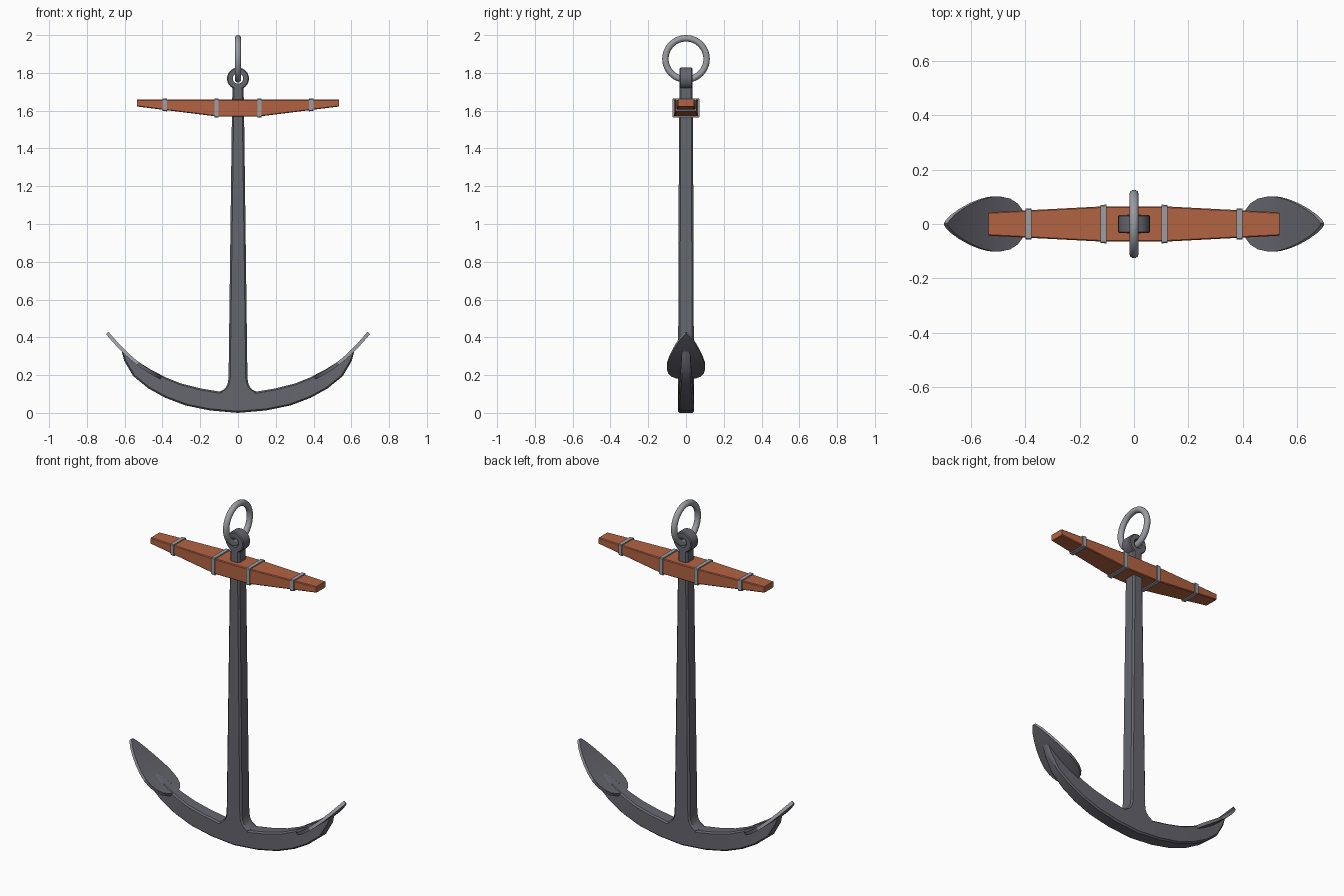
import bpy, bmesh, math
from mathutils import Vector

if "Cube" in bpy.data.objects:
    bpy.data.objects.remove(bpy.data.objects["Cube"])


def material(name, rgb):
    m = bpy.data.materials.new(name)
    m.diffuse_color = (*rgb, 1)
    m.use_nodes = True
    m.node_tree.nodes["Principled BSDF"].inputs["Base Color"].default_value = m.diffuse_color
    return m


IRON = material("dark iron", (0.13, 0.13, 0.155))
STEEL = material("pale steel", (0.33, 0.34, 0.37))
WOOD = material("red brown wood", (0.45, 0.125, 0.055))


def finish(name, bm, *mats, angle=30):
    bmesh.ops.recalc_face_normals(bm, faces=bm.faces)
    me = bpy.data.meshes.new(name)
    bm.to_mesh(me)
    bm.free()
    for m in mats:
        me.materials.append(m)
    ob = bpy.data.objects.new(name, me)
    bpy.context.collection.objects.link(ob)
    bpy.ops.object.select_all(action='DESELECT')
    ob.select_set(True)
    bpy.context.view_layer.objects.active = ob
    bpy.ops.object.shade_smooth_by_angle(angle=math.radians(angle))
    return ob


def bridge(bm, rings, closed=False):
    n = len(rings[0])
    pairs = list(zip(rings, rings[1:])) + ([(rings[-1], rings[0])] if closed else [])
    for a, b in pairs:
        for i in range(n):
            j = (i + 1) % n
            bm.faces.new((a[i], a[j], b[j], b[i]))


def loft(name, sections, chamfer, mat, caps=True):
    """sections: (centre xz, half vector xz, half depth in y); chamfered box section"""
    bm = bmesh.new()
    rings = []
    for (cx, cz), (ux, uz), hy in sections:
        u = Vector((ux, 0, uz))
        a = 1 - min(chamfer / max(u.length, 1e-4), 0.6)
        b = 1 - min(chamfer / hy, 0.6)
        pts = [(1, -b), (1, b), (a, 1), (-a, 1), (-1, b), (-1, -b), (-a, -1), (a, -1)]
        rings.append([bm.verts.new(Vector((cx, 0, cz)) + u * p + Vector((0, hy * q, 0)))
                      for p, q in pts])
    bridge(bm, rings)
    if caps:
        bm.faces.new(rings[0])
        bm.faces.new(rings[-1])
    return finish(name, bm, mat)


# Shank with flared foot
shank = [(0.07, 0.100, 0.042), (0.113, 0.095, 0.042), (0.122, 0.077, 0.042),
         (0.137, 0.063, 0.042), (0.158, 0.054, 0.042), (0.185, 0.050, 0.042),
         (1.60, 0.032, 0.037), (1.732, 0.029, 0.034)]
loft("shank", [((0, z), (hx, 0), hy) for z, hx, hy in shank], 0.009, IRON)

# Curved arms
outer = [(0, 0), (0.15, 0.013), (0.28, 0.04), (0.385, 0.08), (0.475, 0.13),
         (0.555, 0.195), (0.602, 0.275), (0.622, 0.35)]
inner = [(0, 0.108), (0.1, 0.113), (0.2, 0.130), (0.3, 0.155), (0.38, 0.187),
         (0.46, 0.228), (0.54, 0.278), (0.616, 0.345)]
depth = [0.042, 0.042, 0.041, 0.039, 0.035, 0.030, 0.025, 0.020]
half = [(((o[0] + i[0]) / 2, (o[1] + i[1]) / 2), ((i[0] - o[0]) / 2, (i[1] - o[1]) / 2), d)
        for o, i, d in zip(outer, inner, depth)]
left = [((-c[0], c[1]), (-u[0], u[1]), d) for c, u, d in half[:0:-1]]
loft("arms", left + half, 0.009, IRON)

# Flukes: leaf-shaped curved plates with pale worn rims near the points
leaf = [(0.402, 0.030), (0.410, 0.052), (0.428, 0.076), (0.455, 0.093), (0.49, 0.101),
        (0.525, 0.100), (0.56, 0.090), (0.595, 0.075), (0.63, 0.055), (0.66, 0.033),
        (0.678, 0.014), (0.685, 0.003)]
for side, label in ((1, "right"), (-1, "left")):
    bm = bmesh.new()
    rings = []
    for x, w in leaf:
        z = 0.195 + 0.643 * (x - 0.41) + 1.43 * (x - 0.41) * (x - 0.55)
        slope = 0.643 + 1.43 * (2 * x - 0.96)
        n = Vector((slope, 0, -1)).normalized() * 0.018
        top = Vector((x, 0, z + 0.004))
        ring = []
        for base, y in ((top, -w), (top, w), (top + n, w), (top + n, -w)):
            ring.append(bm.verts.new((side * base.x, y, base.z)))
        rings.append(ring)
    bridge(bm, rings)
    bm.faces.new(rings[0])
    bm.faces.new(rings[-1])
    bm.normal_update()
    for f in bm.faces:
        if abs(f.normal.y) > 0.4 and abs(f.calc_center_median().x) > 0.52:
            f.material_index = 1
    finish(label + "_fluke", bm, IRON, STEEL)

# Eye at the head of the shank
bm = bmesh.new()
rings = []
for k in range(32):
    t = 2 * math.pi * k / 32
    prof = [(0.027, -0.034), (0.053, -0.034), (0.058, -0.029),
            (0.058, 0.029), (0.053, 0.034), (0.027, 0.034)]
    rings.append([bm.verts.new((r * math.cos(t), y, 1.77 + r * math.sin(t))) for r, y in prof])
bridge(bm, rings, closed=True)
finish("shank_eye", bm, IRON)

# Mooring ring through the eye
bm = bmesh.new()
rings = []
for k in range(48):
    t = 2 * math.pi * k / 48
    ring = []
    for j in range(14):
        p = 2 * math.pi * j / 14
        r = 0.109 + 0.017 * math.cos(p)
        ring.append(bm.verts.new((0.017 * math.sin(p), r * math.cos(t), 1.874 + r * math.sin(t))))
    rings.append(ring)
bridge(bm, rings, closed=True)
finish("mooring_ring", bm, STEEL, angle=60)


# Wooden stock: flat top, tapering underside and sides
def stock_section(x, grow=0.0):
    t = max(0, (abs(x) - 0.11) / 0.425)
    bottom, y = 1.569 + 0.053 * t, 0.065 - 0.022 * t
    return ((x, (1.658 + bottom) / 2), (0, (1.658 - bottom) / 2 + grow), y + grow)


loft("stock", [stock_section(x) for x in (-0.535, -0.11, 0.11, 0.535)], 0.004, WOOD)

# Steel bands around the stock
for i, x in enumerate((-0.388, -0.113, 0.113, 0.388)):
    loft("stock_band_%d" % (i + 1),
         [stock_section(x - 0.011, 0.006), stock_section(x + 0.011, 0.006)], 0.004, STEEL)
